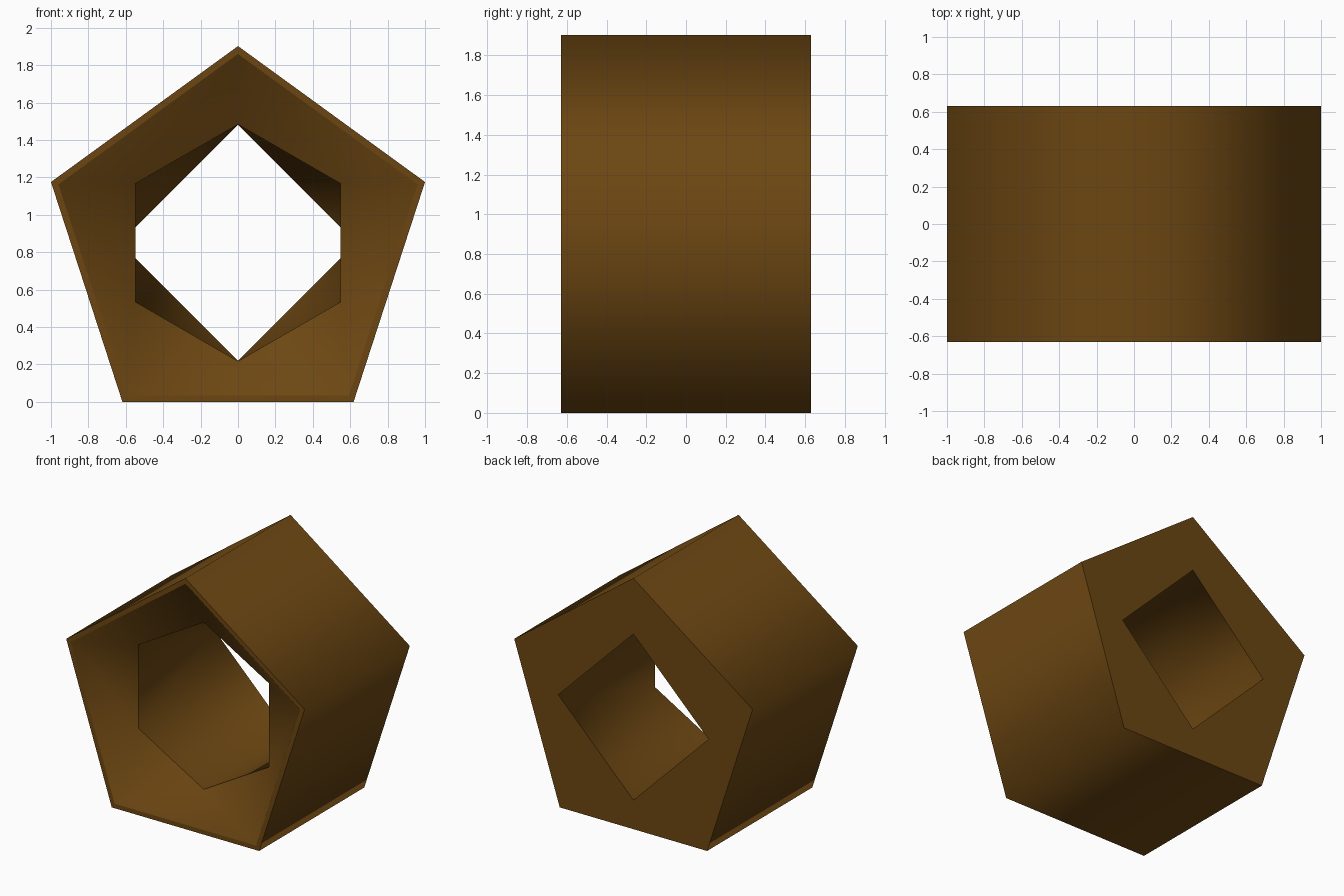
import bpy, bmesh
from math import sin, cos, tau

if "Cube" in bpy.data.objects:
    bpy.data.objects.remove(bpy.data.objects["Cube"])

R = 1 / sin(tau / 5)          # pentagon circumradius (total width 2)
CZ = R * cos(tau / 10)        # centre height, so it stands on z = 0
FRONT, BACK = -0.63, 0.63
bm = bmesh.new()


def ring(n, r, y):
    """Regular n-gon with a vertex at the top."""
    return [bm.verts.new((r * sin(tau * i / n), y, CZ + r * cos(tau * i / n)))
            for i in range(n)]


def loft(a, b):
    """Join two rings, walking round both by angle."""
    na, nb = len(a), len(b)
    if na == nb:
        for i in range(na):
            j = (i + 1) % na
            bm.faces.new((a[i], a[j], b[j], b[i]))
        return
    i = j = 0
    while i < na or j < nb:
        if j == nb or (i < na and (i + 0.5) / na < (j + 0.5) / nb):
            bm.faces.new((a[i % na], a[(i + 1) % na], b[j % nb]))
            i += 1
        else:
            bm.faces.new((a[i % na], b[(j + 1) % nb], b[j % nb]))
            j += 1


# Square back opening, pentagonal shell, thin front rim, recessed hexagonal throat
rings = [ring(4, 0.63, BACK), ring(5, R, BACK), ring(5, R, FRONT),
         ring(5, R * 0.96, FRONT), ring(6, 0.633, -0.41)]
for k, a in enumerate(rings):
    loft(a, rings[(k + 1) % len(rings)])

# Smooth along each band, sharp where bands meet
bmesh.ops.recalc_face_normals(bm, faces=bm.faces[:])
for f in bm.faces:
    f.smooth = True
owner = {v: k for k, r in enumerate(rings) for v in r}
for e in bm.edges:
    e.smooth = owner[e.verts[0]] != owner[e.verts[1]]

mesh = bpy.data.meshes.new("pentagon_tunnel")
bm.to_mesh(mesh)
bm.free()
obj = bpy.data.objects.new("pentagon_tunnel", mesh)
bpy.context.collection.objects.link(obj)

mat = bpy.data.materials.new("brown")
mat.diffuse_color = (0.15, 0.062, 0.006, 1)
mat.use_nodes = True
mat.node_tree.nodes["Principled BSDF"].inputs["Base Color"].default_value = mat.diffuse_color
mesh.materials.append(mat)
